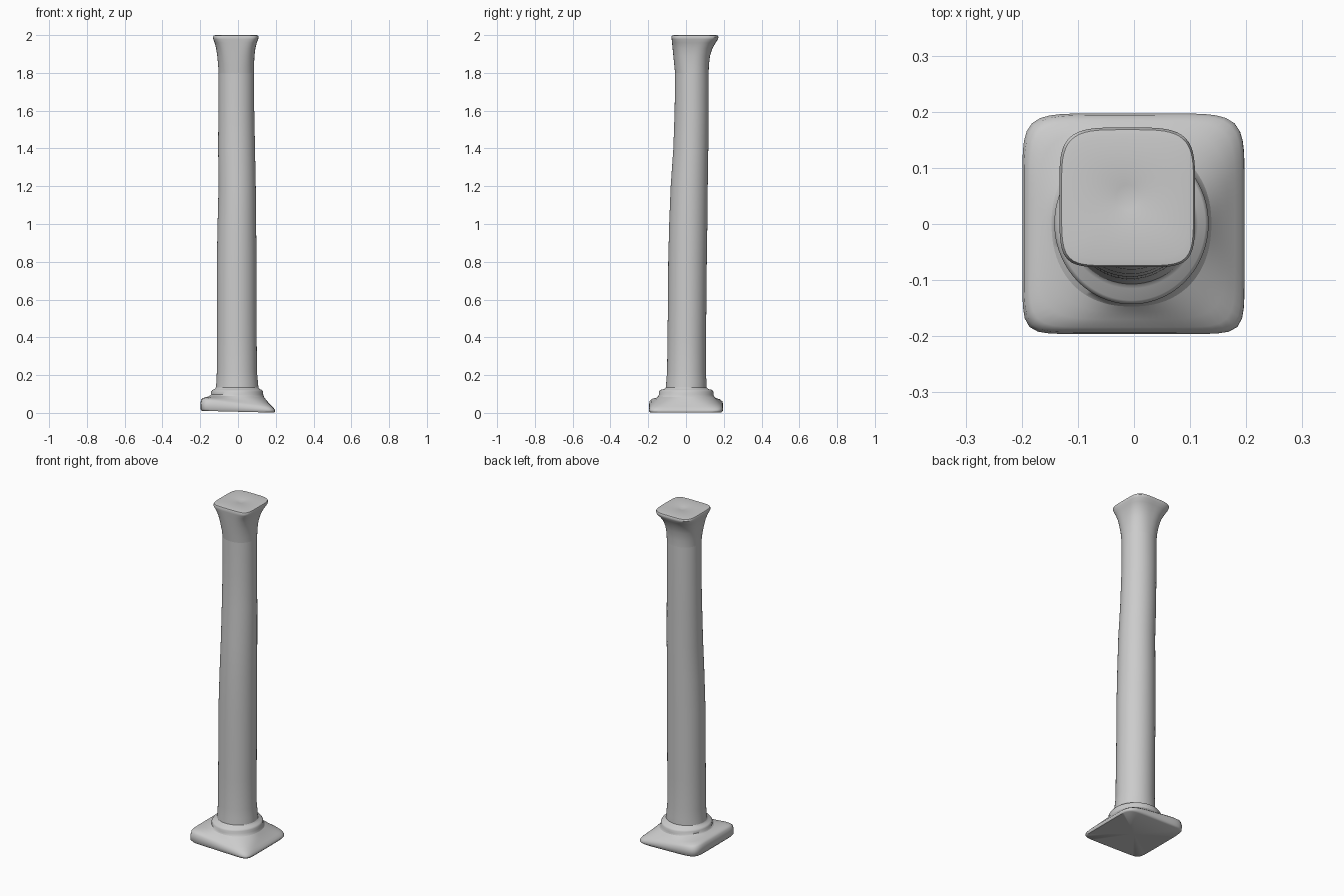
import bpy, bmesh, math

SEG = 96

def ring(bm, z, tilt, x0, x1, y0, y1, n):
    """Superellipse section fitted to a box; n=2 is round, larger is squarer (softer at the back)."""
    cx, cy, hx, hy = (x0 + x1) / 2, (y0 + y1) / 2, (x1 - x0) / 2, (y1 - y0) / 2
    verts = []
    for i in range(SEG):
        a = 2 * math.pi * i / SEG
        c, s = math.cos(a), math.sin(a)
        e = 2 + (n - 2) * (1 - 0.3 * s)
        r = (abs(c) ** e + abs(s) ** e) ** (-1 / e)
        x, y = cx + hx * r * c, cy + hy * r * s
        verts.append(bm.verts.new((x, y, z + tilt * x)))
    return verts

def loft(name, sections, bottom=None, top=None):
    """Skin the sections; bottom/top are optional centre points closing the ends."""
    bm = bmesh.new()
    rings = [ring(bm, *s) for s in sections]
    for lo, hi in zip(rings, rings[1:]):
        for i in range(SEG):
            j = (i + 1) % SEG
            bm.faces.new((lo[i], lo[j], hi[j], hi[i]))
    for point, loop in ((bottom, rings[0]), (top, rings[-1])):
        if point:
            c = bm.verts.new(point)
            for i in range(SEG):
                bm.faces.new((loop[i], loop[(i + 1) % SEG], c))
    bmesh.ops.recalc_face_normals(bm, faces=bm.faces)
    mesh = bpy.data.meshes.new(name)
    bm.to_mesh(mesh)
    bm.free()
    ob = bpy.data.objects.new(name, mesh)
    bpy.context.collection.objects.link(ob)
    bpy.context.view_layer.objects.active = ob
    ob.select_set(True)
    bpy.ops.object.shade_smooth_by_angle(angle=math.radians(50))
    ob.select_set(False)
    return ob

# sections: z, tilt, x0, x1, y0, y1, squareness
foot = (0.135, 0, -0.117, 0.108, -0.107, 0.109, 2)
neck = (1.80, 0, -0.103, 0.085, -0.058, 0.120, 2.1)
plinth_top = (0.088, -0.03, -0.147, 0.138, -0.147, 0.148, 2.2)

# Worn square plinth, higher on the left than on the right
loft("plinth", [
    (0.006, -0.025, -0.192, 0.192, -0.190, 0.188, 9),
    (0.014, -0.03, -0.199, 0.197, -0.196, 0.196, 9),
    (0.030, -0.08, -0.199, 0.196, -0.196, 0.197, 9),
    (0.046, -0.12, -0.196, 0.191, -0.193, 0.194, 8),
    (0.056, -0.12, -0.186, 0.180, -0.184, 0.184, 7),
    (0.066, -0.10, -0.172, 0.166, -0.170, 0.170, 4.5),
    (0.077, -0.06, -0.157, 0.150, -0.157, 0.158, 3),
    plinth_top], bottom=(0, 0, 0.006))

# Rounded collar ring
loft("collar", [
    plinth_top,
    (0.098, 0, -0.142, 0.133, -0.143, 0.145, 2),
    (0.112, 0, -0.142, 0.133, -0.143, 0.145, 2),
    (0.122, 0, -0.135, 0.127, -0.136, 0.138, 2),
    (0.126, 0, -0.122, 0.114, -0.115, 0.118, 2),
    foot])

# Leaning, slightly bent shaft
loft("shaft", [
    foot,
    (0.17, 0, -0.114, 0.105, -0.104, 0.108, 2),
    (0.22, 0, -0.112, 0.100, -0.100, 0.105, 2),
    (0.40, 0, -0.112, 0.099, -0.098, 0.106, 2),
    (0.60, 0, -0.112, 0.098, -0.095, 0.108, 2),
    (0.80, 0, -0.112, 0.098, -0.094, 0.110, 2),
    (1.00, 0, -0.108, 0.096, -0.089, 0.113, 2),
    (1.20, 0, -0.103, 0.094, -0.081, 0.115, 2),
    (1.40, 0, -0.105, 0.090, -0.067, 0.118, 2),
    (1.60, 0, -0.104, 0.086, -0.060, 0.120, 2),
    neck])

# Flared square capital with a dimpled top
loft("capital", [
    neck,
    (1.84, 0, -0.105, 0.085, -0.062, 0.121, 2.2),
    (1.89, 0, -0.110, 0.087, -0.067, 0.127, 2.5),
    (1.93, 0, -0.116, 0.092, -0.071, 0.140, 2.9),
    (1.96, 0, -0.124, 0.100, -0.074, 0.157, 3.6),
    (1.978, 0, -0.131, 0.107, -0.076, 0.169, 4.5),
    (1.990, 0, -0.133, 0.109, -0.077, 0.172, 5),
    (1.998, 0, -0.129, 0.106, -0.074, 0.168, 5),
    (2.000, 0, -0.118, 0.096, -0.063, 0.156, 4.5),
    (1.999, 0, -0.032, 0.010, 0.025, 0.070, 2)], top=(-0.011, 0.047, 1.993))
